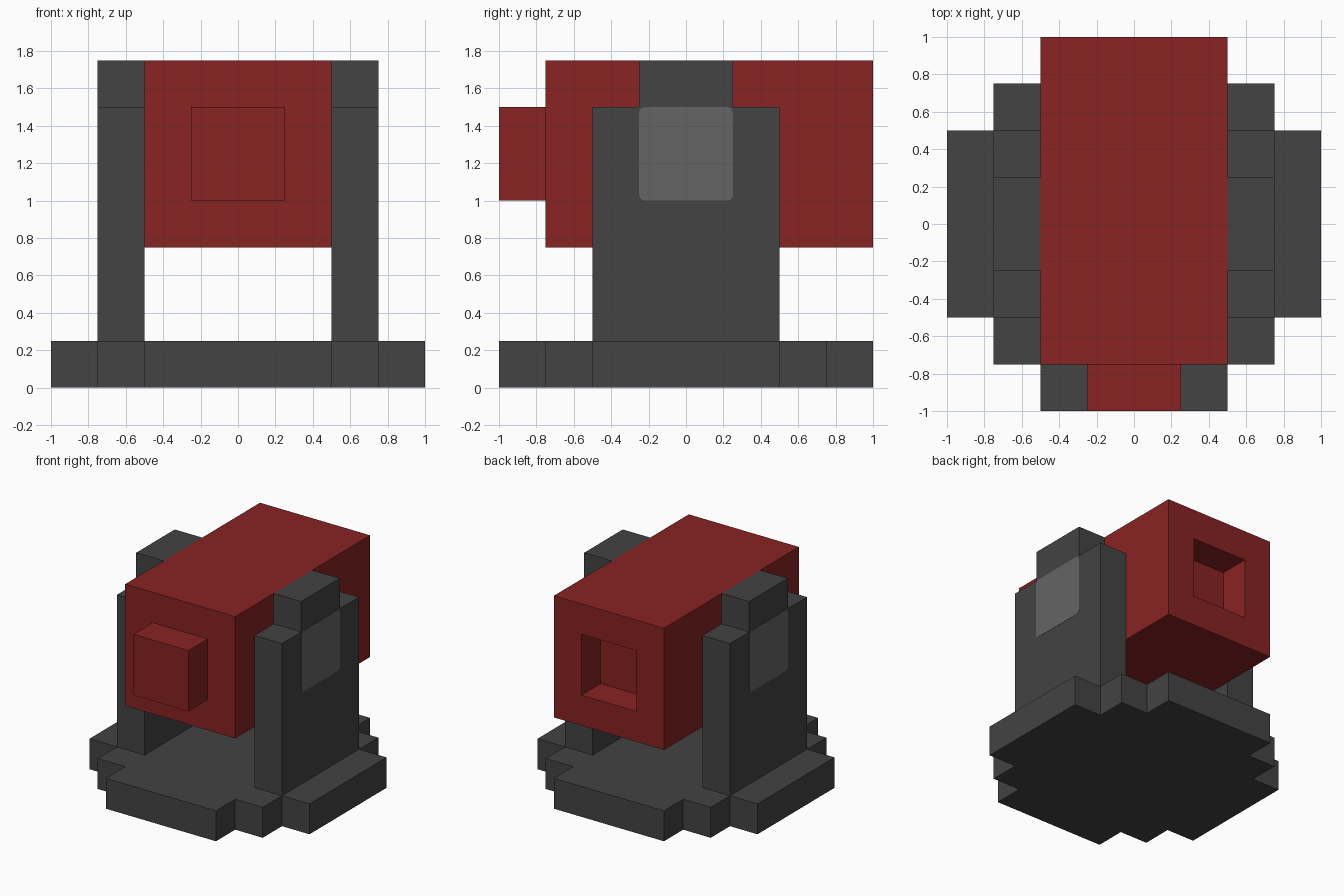
import bpy, bmesh, math
from mathutils import Vector

cube = bpy.data.objects.get("Cube")
if cube:
    bpy.data.objects.remove(cube, do_unlink=True)


def srgb(v):
    v /= 255
    return v / 12.92 if v <= 0.04045 else ((v + 0.055) / 1.055) ** 2.4


def material(name, r, g, b):
    col = (srgb(r), srgb(g), srgb(b), 1)
    m = bpy.data.materials.new(name)
    m.use_nodes = True
    m.diffuse_color = col
    bsdf = next(n for n in m.node_tree.nodes if n.type == 'BSDF_PRINCIPLED')
    bsdf.inputs["Base Color"].default_value = col
    return m


dark = material("dark grey", 67, 67, 67)
red = material("deep red", 136, 35, 35)
light = material("light grey", 101, 101, 101)


def add_object(name, bm, mat):
    bmesh.ops.recalc_face_normals(bm, faces=bm.faces)
    me = bpy.data.meshes.new(name)
    bm.to_mesh(me)
    bm.free()
    me.materials.append(mat)
    ob = bpy.data.objects.new(name, me)
    bpy.context.collection.objects.link(ob)
    return ob


def extrude_profile(name, points, offset, mat):
    """Closed outline of 3D points swept along an offset vector."""
    bm = bmesh.new()
    face = bm.faces.new([bm.verts.new(p) for p in points])
    ext = bmesh.ops.extrude_face_region(bm, geom=[face], use_keep_orig=True)
    moved = [g for g in ext["geom"] if isinstance(g, bmesh.types.BMVert)]
    bmesh.ops.translate(bm, verts=moved, vec=offset)
    return add_object(name, bm, mat)


# Stepped base plate: one quarter outline mirrored round the centre
quarter = [(1, 0.5), (0.75, 0.5), (0.75, 0.75), (0.5, 0.75), (0.5, 1)]
half = quarter + [(-x, y) for x, y in reversed(quarter)]
outline = half + [(-x, -y) for x, y in half]
extrude_profile("base", [(x, y, 0) for x, y in outline], (0, 0, 0.25), dark)

# Side supports with a narrower top, each with a rounded panel outside
side = [(0.5, 0.25), (0.5, 1.5), (0.25, 1.5), (0.25, 1.75)]
support = side + [(-y, z) for y, z in reversed(side)]
radius, panel = 0.03, []
for i, (sy, sz) in enumerate([(1, 1), (-1, 1), (-1, -1), (1, -1)]):
    for k in range(5):
        a = math.radians(90 * i + 22.5 * k)
        panel.append((sy * (0.25 - radius) + radius * math.cos(a),
                      1.25 + sz * (0.25 - radius) + radius * math.sin(a)))
for s, label in ((1, "left"), (-1, "right")):
    extrude_profile(label + "_support", [(s * 0.5, y, z) for y, z in support],
                    (s * 0.25, 0, 0), dark)
    extrude_profile(label + "_panel", [(s * 0.749, y, z) for y, z in panel],
                    (s * 0.003, 0, 0), light)

# Red body: block raised from the front face, square recess in the rear face
bm = bmesh.new()
bmesh.ops.create_cube(bm, size=1)
bmesh.ops.scale(bm, verts=bm.verts, vec=(1, 1.75, 1))
bmesh.ops.translate(bm, verts=bm.verts, vec=(0, 0.125, 1.25))
bm.normal_update()
for direction in (-1, 1):
    face = max(bm.faces, key=lambda f: f.normal.y * direction * f.calc_area()
               if abs(f.normal.y) > 0.9 else -9)
    bmesh.ops.inset_region(bm, faces=[face], thickness=0.25, use_even_offset=True)
    ext = bmesh.ops.extrude_discrete_faces(bm, faces=[face])
    bmesh.ops.translate(bm, verts=ext["faces"][0].verts, vec=Vector((0, -0.25, 0)))
    bm.normal_update()
add_object("body", bm, red)
